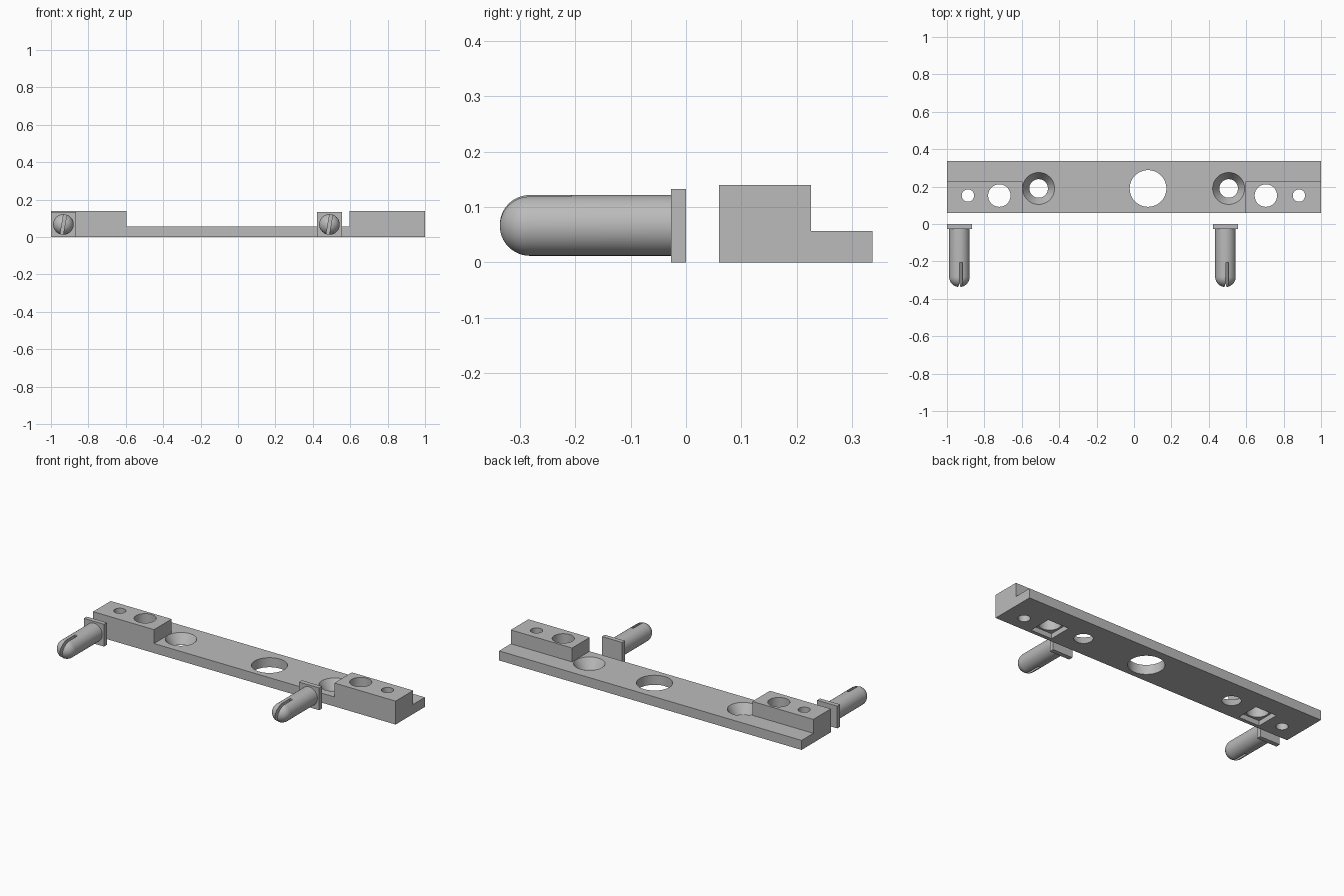
import bpy
from math import pi, radians, cos, sin

cube = bpy.data.objects.get("Cube")
if cube:
    bpy.data.objects.remove(cube, do_unlink=True)

grey = bpy.data.materials.new("plain grey")
grey.use_nodes = True
colour = (0.5, 0.5, 0.5, 1)
grey.diffuse_color = colour
grey.node_tree.nodes["Principled BSDF"].inputs["Base Color"].default_value = colour


def box(name, lo, hi):
    """Axis-aligned box between two corners."""
    bpy.ops.mesh.primitive_cube_add(size=1, location=[(a + b) / 2 for a, b in zip(lo, hi)])
    ob = bpy.context.object
    ob.name = name
    ob.scale = [b - a for a, b in zip(lo, hi)]
    bpy.ops.object.transform_apply(location=False, rotation=False, scale=True)
    return ob


def drill(x, y, r_low, r_high, z_low, z_high):
    """Round cutter, straight or tapered."""
    bpy.ops.mesh.primitive_cone_add(vertices=64, radius1=r_low, radius2=r_high,
                                    depth=z_high - z_low, location=(x, y, (z_low + z_high) / 2))
    return bpy.context.object


def combine(ob, other, operation):
    """Boolean the other object into ob and remove it."""
    other.hide_render = True
    mod = ob.modifiers.new(operation, 'BOOLEAN')
    mod.operation, mod.solver, mod.object = operation, 'EXACT', other
    bpy.ops.object.select_all(action='DESELECT')
    bpy.context.view_layer.objects.active = ob
    ob.select_set(True)
    bpy.ops.object.modifier_apply(modifier=mod.name)
    bpy.data.objects.remove(other, do_unlink=True)


def finish(ob):
    ob.data.materials.clear()
    ob.data.materials.append(grey)
    bpy.ops.object.select_all(action='DESELECT')
    bpy.context.view_layer.objects.active = ob
    ob.select_set(True)
    bpy.ops.object.shade_smooth_by_angle(angle=radians(30))


# Bar with a raised block at each end
FRONT, BACK, BAR_TOP, BLOCK_TOP = 0.06, 0.337, 0.057, 0.14
bar = box("mounting_bar", (-1, FRONT, 0), (1, BACK, BAR_TOP))
for x0, x1 in ((-1, -0.597), (0.595, 1)):
    combine(bar, box("end_block", (x0, FRONT, 0), (x1, 0.226, BLOCK_TOP)), 'UNION')

# Holes through the end blocks, with square pockets below for the pin heads
HOLE_Y = 0.152
for pin_x, screw_x in ((-0.72, -0.888), (0.705, 0.882)):
    combine(bar, drill(pin_x, HOLE_Y, 0.06, 0.06, -0.1, 0.3), 'DIFFERENCE')
    combine(bar, drill(screw_x, HOLE_Y, 0.033, 0.033, -0.1, 0.3), 'DIFFERENCE')
    half = 0.07
    combine(bar, box("pocket", (pin_x - half, HOLE_Y - half, -0.1),
                     (pin_x + half, HOLE_Y + half, 0.03)), 'DIFFERENCE')

# Countersunk holes and the large centre hole
for x in (-0.51, 0.506):
    combine(bar, drill(x, 0.19, 0.049, 0.086, -0.001, BAR_TOP + 0.001), 'DIFFERENCE')
combine(bar, drill(0.075, 0.19, 0.098, 0.098, -0.1, 0.3), 'DIFFERENCE')
finish(bar)


def split_pin(name, x):
    """Round-nosed pin with a square head and a slot across its tip."""
    z, r, tip, head = 0.067, 0.055, -0.337, 0.0665
    steps = 12
    profile = [(0, -0.01), (r, -0.01)]
    profile += [(r * cos(a), tip + r - r * sin(a))
                for a in (i * pi / 2 / steps for i in range(steps))]
    profile.append((0, tip))
    # Lathe the profile around the pin axis
    n = 48
    verts, faces = [], []
    for px, py in profile[1:-1]:
        verts += [(px * cos(2 * pi * k / n), py, px * sin(2 * pi * k / n)) for k in range(n)]
    rings = len(profile) - 2
    for i in range(rings - 1):
        for k in range(n):
            k2 = (k + 1) % n
            faces.append((i * n + k, i * n + k2, (i + 1) * n + k2, (i + 1) * n + k))
    verts.append((0, tip, 0))
    last = (rings - 1) * n
    faces += [(last + k, last + (k + 1) % n, len(verts) - 1) for k in range(n)]
    faces.append(tuple(reversed(range(n))))
    mesh = bpy.data.meshes.new(name)
    mesh.from_pydata(verts, [], faces)
    pin = bpy.data.objects.new(name, mesh)
    bpy.context.collection.objects.link(pin)
    pin.location = (x, 0, z)
    # Slightly turned slot
    slot = box("slot", (x - 0.008, -0.5, z - 0.1), (x + 0.008, -0.207, z + 0.1))
    slot.rotation_euler.y = radians(10)
    bpy.context.view_layer.update()
    combine(pin, slot, 'DIFFERENCE')
    combine(pin, box("head", (x - head, -0.027, 0), (x + head, 0, 2 * head)), 'UNION')
    finish(pin)


split_pin("right_split_pin", -0.9335)
split_pin("left_split_pin", 0.489)
